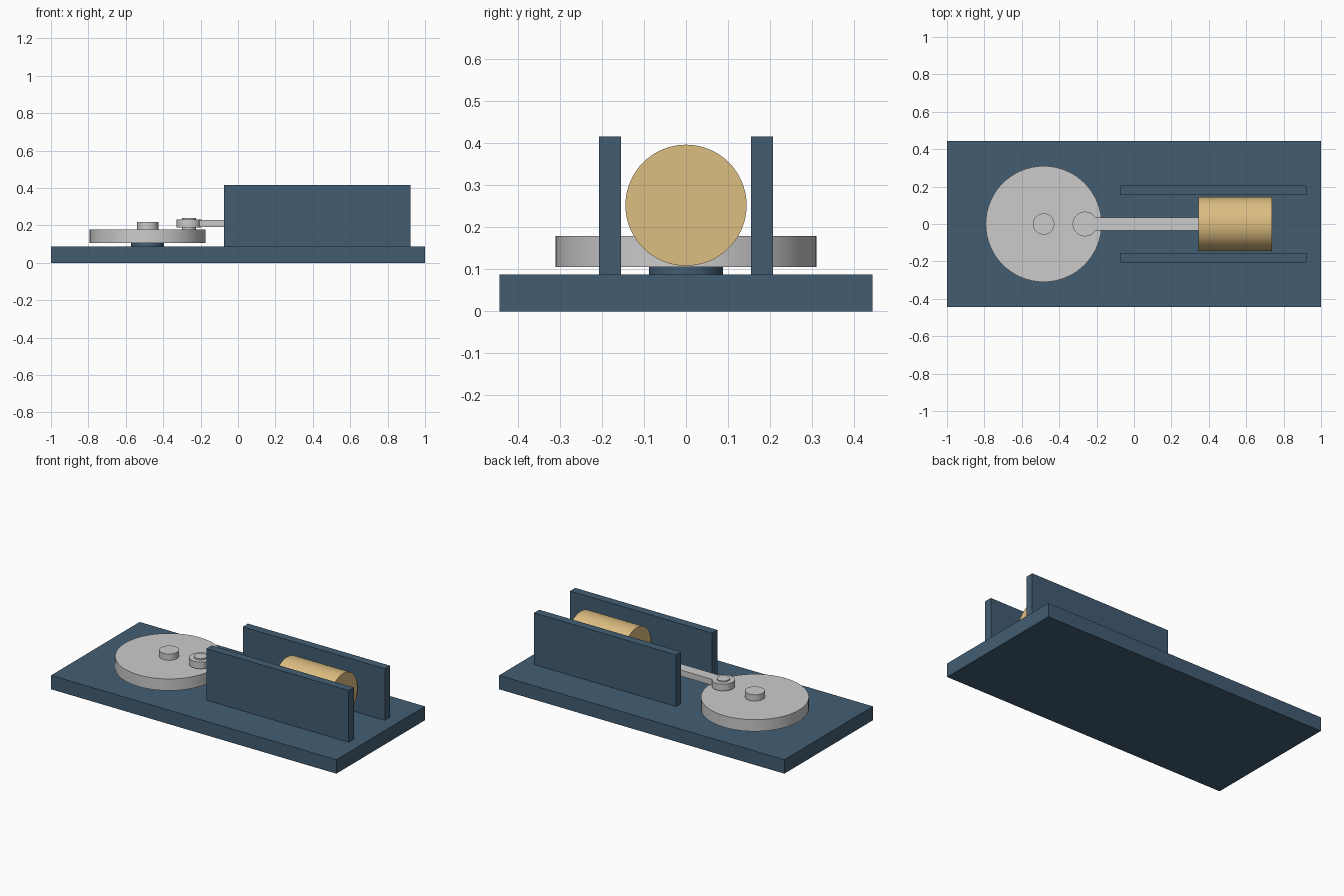
import bpy, math

if "Cube" in bpy.data.objects:
    bpy.data.objects.remove(bpy.data.objects["Cube"])


def material(name, color):
    m = bpy.data.materials.new(name)
    m.diffuse_color = color
    m.use_nodes = True
    m.node_tree.nodes["Principled BSDF"].inputs["Base Color"].default_value = m.diffuse_color
    return m


BLUE = material("blue_paint", (0.055, 0.11, 0.17, 1))
BRASS = material("brass", (0.72, 0.51, 0.22, 1))


def finish(name, mat):
    o = bpy.context.object
    o.name = name
    if mat:
        o.data.materials.append(mat)
    return o


def box(name, x, y, z, mat=None):
    mid = [(a + b) / 2 for a, b in (x, y, z)]
    bpy.ops.mesh.primitive_cube_add(size=1, location=mid)
    o = finish(name, mat)
    o.scale = [b - a for a, b in (x, y, z)]
    bpy.ops.object.transform_apply(location=False, rotation=False, scale=True)
    return o


def cyl(name, r, x, z, mat=None, sides=64):
    bpy.ops.mesh.primitive_cylinder_add(vertices=sides, radius=r, depth=z[1] - z[0],
                                        location=(x, 0, sum(z) / 2))
    o = finish(name, mat)
    bpy.ops.object.shade_smooth_by_angle(angle=math.radians(30))
    return o


CRANK_X, PIN_X = -0.483, -0.262

# Base plate and the two guide walls
box("base_plate", (-1, 1), (-0.443, 0.443), (0, 0.088), BLUE)
for side, label in ((-1, "front"), (1, "back")):
    box(label + "_guide_wall", (-0.075, 0.921), sorted((side * 0.155, side * 0.207)),
        (0.088, 0.415), BLUE)

# Crank disc on its bearing, with axle and crank pin
cyl("bearing_boss", 0.088, CRANK_X, (0.088, 0.105), BLUE)
cyl("crank_disc", 0.31, CRANK_X, (0.105, 0.179))
cyl("axle", 0.057, CRANK_X, (0.179, 0.219))
cyl("crank_pin", 0.038, PIN_X, (0.179, 0.239), sides=48)

# Connecting rod
cyl("rod_end", 0.066, PIN_X, (0.188, 0.231), sides=48)
box("connecting_rod", (PIN_X + 0.05, 0.40), (-0.035, 0.035), (0.192, 0.230))

# Piston lying along x
piston = cyl("piston", 0.144, 0.541, (0.056, 0.448), BRASS)
piston.rotation_euler = (0, math.pi / 2, 0)
